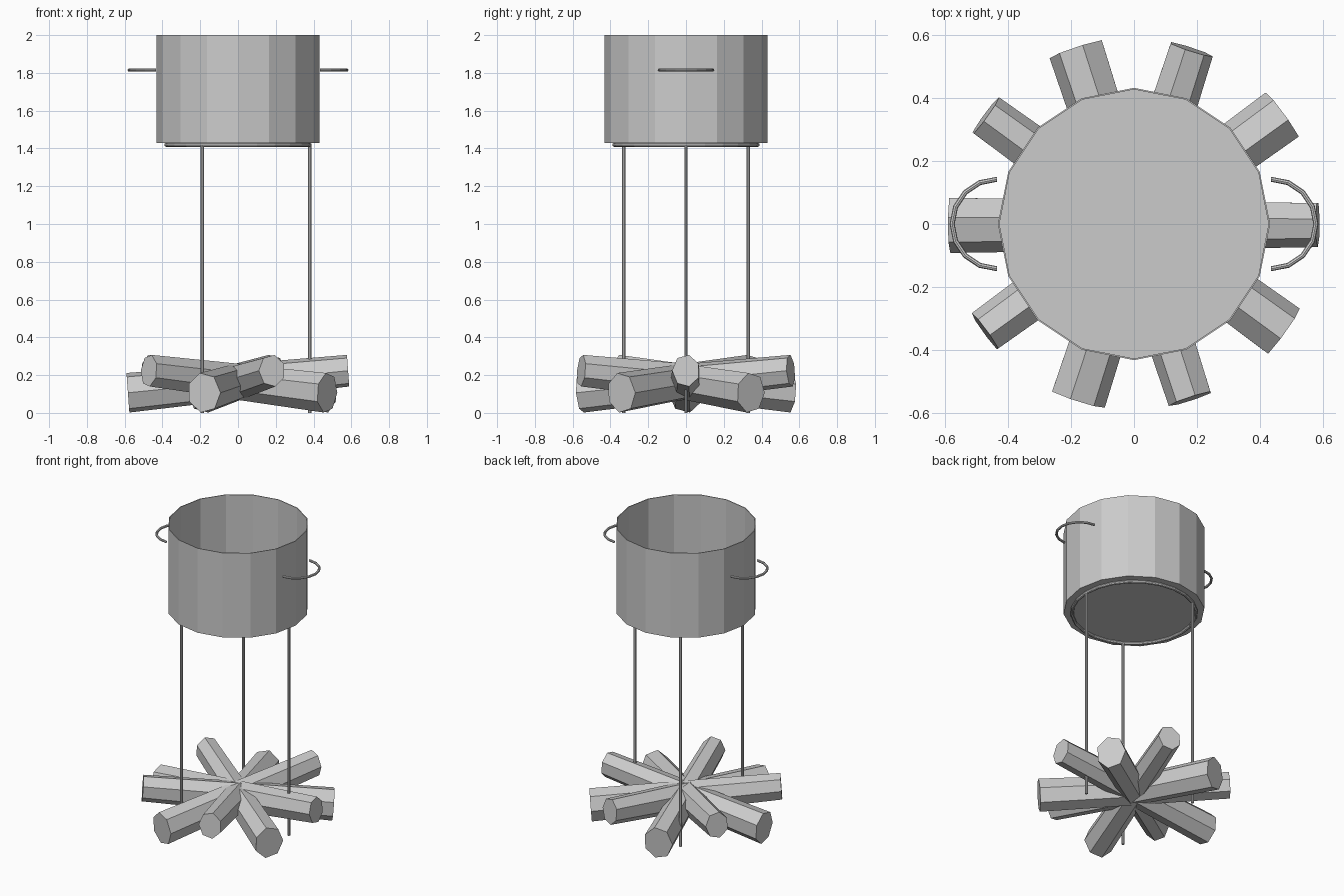
import bpy, bmesh, math
from mathutils import Matrix, Vector

cube = bpy.data.objects.get("Cube")
if cube:
    bpy.data.objects.remove(cube)

grey = bpy.data.materials.new("plain grey")
grey.use_nodes = True
grey.diffuse_color = (0.6, 0.6, 0.6, 1)
grey.node_tree.nodes["Principled BSDF"].inputs["Base Color"].default_value = (0.6, 0.6, 0.6, 1)


def finish(name, bm):
    bmesh.ops.recalc_face_normals(bm, faces=bm.faces)
    mesh = bpy.data.meshes.new(name)
    bm.to_mesh(mesh)
    bm.free()
    mesh.materials.append(grey)
    obj = bpy.data.objects.new(name, mesh)
    bpy.context.collection.objects.link(obj)
    return obj


def cone(name, sides, r1, r2, depth, matrix):
    bm = bmesh.new()
    bmesh.ops.create_cone(bm, cap_ends=True, segments=sides, radius1=r1,
                          radius2=r2, depth=depth, matrix=matrix)
    return finish(name, bm)


def arc_tube(name, centre, radius, thick, start, sweep, steps, sides=8):
    """Round bar bent along a horizontal arc; a full sweep closes into a ring."""
    closed = sweep >= math.tau
    bm = bmesh.new()
    loops = []
    for i in range(steps if closed else steps + 1):
        a = start + sweep * i / steps
        out = Vector((math.cos(a), math.sin(a), 0))
        loop = []
        for j in range(sides):
            b = math.tau * j / sides
            r = radius + thick * math.cos(b)
            loop.append(bm.verts.new(Vector(centre) + out * r + Vector((0, 0, thick * math.sin(b)))))
        loops.append(loop)
    pairs = list(zip(loops, loops[1:]))
    if closed:
        pairs.append((loops[-1], loops[0]))
    else:
        bm.faces.new(loops[0])
        bm.faces.new(loops[-1])
    for a, b in pairs:
        for j in range(sides):
            k = (j + 1) % sides
            bm.faces.new((a[j], a[k], b[k], b[j]))
    return finish(name, bm)


# Open pot with a thin wall
bm = bmesh.new()
bmesh.ops.create_cone(bm, cap_ends=True, segments=16, radius1=0.432, radius2=0.432,
                      depth=0.57, matrix=Matrix.Translation((0, 0, 1.715)))
bmesh.ops.delete(bm, geom=[f for f in bm.faces if f.normal.z > 0.9], context='FACES_ONLY')
pot = finish("pot", bm)
wall = pot.modifiers.new("wall", 'SOLIDIFY')
wall.thickness = 0.005
wall.offset = -1

# Side handles
for name, side, start in (("left_handle", 1, -math.pi / 2), ("right_handle", -1, math.pi / 2)):
    arc_tube(name, (side * 0.435, 0, 1.815), 0.142, 0.008, start, math.pi, 8)

# Stand: ring under the pot and three legs
arc_tube("stand_ring", (0, 0, 1.419), 0.38, 0.0105, 0, math.tau, 24)
for i in range(3):
    a = math.tau * i / 3
    cone(f"stand_leg_{i + 1}", 8, 0.009, 0.009, 1.415,
         Matrix.Translation((0.38 * math.cos(a), 0.38 * math.sin(a), 0.7075)))

# Five crossing tapered logs, thick ends down
for i in range(5):
    place = (Matrix.Translation((0, 0, 0.165))
             @ Matrix.Rotation(math.tau * i / 5, 4, 'Z')
             @ Matrix.Diagonal((1, 1, 1.17, 1))
             @ Matrix.Rotation(math.radians(90 - 4.9), 4, 'Y')
             @ Matrix.Rotation(math.pi, 4, 'Z'))
    cone(f"log_{i + 1}", 7, 0.092, 0.0735, 1.17, place)
